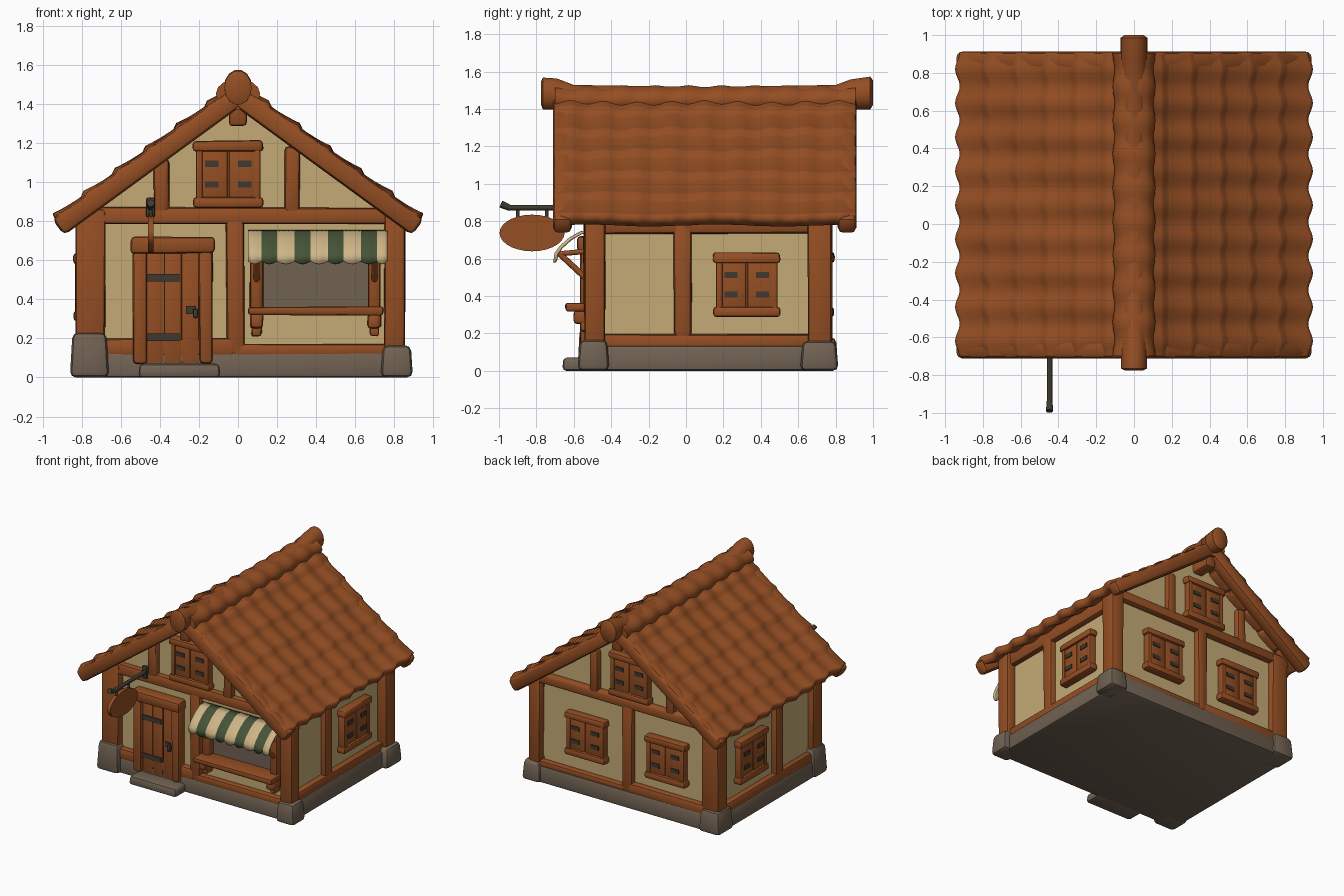
import bpy, bmesh, math, random
from mathutils import Matrix, Vector

if "Cube" in bpy.data.objects:
    bpy.data.objects.remove(bpy.data.objects["Cube"])

random.seed(4)
I4 = Matrix.Identity(4)


def material(name, rgb):
    m = bpy.data.materials.new(name)
    m.diffuse_color = (*rgb, 1)
    m.use_nodes = True
    m.node_tree.nodes["Principled BSDF"].inputs["Base Color"].default_value = m.diffuse_color
    return m


WOOD = material("brown wood", (0.30, 0.077, 0.017))
PLASTER = material("cream plaster", (0.56, 0.41, 0.18))
STONE = material("grey stone", (0.165, 0.122, 0.086))
IRON = material("dark iron", (0.05, 0.042, 0.028))
GREEN = material("green cloth", (0.06, 0.085, 0.038))
CREAM = material("cream cloth", (0.61, 0.46, 0.24))


def finish(bm, name, mats, M=I4, recalc=True):
    bm.transform(M)
    if recalc:
        bmesh.ops.recalc_face_normals(bm, faces=bm.faces[:])
    me = bpy.data.meshes.new(name)
    bm.to_mesh(me)
    bm.free()
    for m in mats if isinstance(mats, list) else [mats]:
        me.materials.append(m)
    ob = bpy.data.objects.new(name, me)
    bpy.context.collection.objects.link(ob)
    return ob


def box(name, x, y, z, mat, taper=1.0, bevel=0.02, wobble=0.004, M=I4):
    """Soft-edged block given as ranges; taper scales the top."""
    bm = bmesh.new()
    bmesh.ops.create_cube(bm, size=1)
    cx, cy, cz = (sum(r) / 2 for r in (x, y, z))
    sx, sy, sz = (r[1] - r[0] for r in (x, y, z))
    for v in bm.verts:
        t = taper if v.co.z > 0 else 1
        v.co = Vector((cx + v.co.x * sx * t, cy + v.co.y * sy * t, cz + v.co.z * sz))
        if z[0] > 0:
            v.co += Vector([random.uniform(-wobble, wobble) for _ in range(3)])
    b = min(bevel, 0.3 * min(sx, sy, sz))
    if b > 0.003:
        bmesh.ops.bevel(bm, geom=bm.edges[:], offset=b, segments=2, profile=0.5, affect='EDGES')
    return finish(bm, name, mat, M)


def rod(name, a, b, r, mat, r2=None):
    a, b = Vector(a), Vector(b)
    bm = bmesh.new()
    bmesh.ops.create_cone(bm, cap_ends=True, segments=10, radius1=r, radius2=r2 or r, depth=(b - a).length)
    M = Matrix.Translation((a + b) / 2) @ (b - a).to_track_quat('Z', 'Y').to_matrix().to_4x4()
    return finish(bm, name, mat, M)


def loft_y(name, rings, mat, n=14):
    """Log along y from rings (y, half width, low z, high z)."""
    bm = bmesh.new()
    rows = []
    for y, w, lo, hi in rings:
        rows.append([bm.verts.new((w * math.cos(k * math.tau / n), y,
                    (lo + hi) / 2 + (hi - lo) / 2 * math.sin(k * math.tau / n))) for k in range(n)])
    for a, b in zip(rows, rows[1:]):
        for k in range(n):
            bm.faces.new((a[k], a[(k + 1) % n], b[(k + 1) % n], b[k]))
    bm.faces.new(rows[0])
    bm.faces.new(rows[-1])
    return finish(bm, name, mat)


# Plaster house body with gables
bm = bmesh.new()
outline = [(-.78, .05), (.78, .05), (.78, .86), (0, 1.42), (-.78, .86)]
f = bm.faces.new([bm.verts.new((x, -.49, z)) for x, z in outline])
ext = bmesh.ops.extrude_face_region(bm, geom=[f])
bmesh.ops.translate(bm, vec=(0, 1.22, 0), verts=[v for v in ext["geom"] if isinstance(v, bmesh.types.BMVert)])
finish(bm, "plaster_walls", PLASTER)

# Stone foundation, corner stones and doorstep
box("stone_foundation", (-.84, .85), (-.54, .79), (0, .135), STONE, .99)
for n, x, y, h in (("front_left", (-.86, -.66), (-.58, -.40), .23), ("front_right", (.73, .895), (-.58, -.41), .165),
                   ("back_left", (-.86, -.67), (.61, .815), .18), ("back_right", (.73, .895), (.61, .815), .16)):
    box("corner_stone_" + n, x, y, (0, h), STONE, .87, .03)
box("doorstep", (-.51, -.09), (-.66, -.5), (0, .07), STONE, .97)

# Corner posts
for n, x in (("left", (-.83, -.68)), ("right", (.75, .855))):
    box("front_post_" + n, x, (-.545, -.43), (.1, .86), WOOD)
    box("back_post_" + n, x, (.65, .78), (.1, .86), WOOD)

# Front and back timber framing
for n, y in (("front", (-.535, -.45)), ("back", (.69, .775))):
    box(n + "_sill_left", (-.8, -.02), y, (.11, .20), WOOD)
    box(n + "_sill_right", (-.02, .82), y, (.11, .17), WOOD)
    box(n + "_beam", (-.84, .85), y, (.785, .87), WOOD)
    box(n + "_middle_post", (-.06, .03), y, (.12, .82), WOOD)
    box(n + "_gable_post_left", (-.43, -.35), y, (.84, 1.12), WOOD)
    box(n + "_gable_post_right", (.24, .315), y, (.84, 1.18), WOOD)

# Side timber framing
for n, x in (("left", (-.825, -.74)), ("right", (.74, .825))):
    box(n + "_sill", x, (-.5, .74), (.11, .195), WOOD)
    box(n + "_top_plate", x, (-.5, .74), (.735, .84), WOOD)
    box(n + "_middle_post", x, (-.065, .03), (.12, .80), WOOD)


# Shutters with iron fittings
def shutter(name, loc, angle):
    M = Matrix.Translation(loc) @ Matrix.Rotation(math.radians(angle), 4, 'Z')
    box(name + "_backing", (-.13, .13), (-.035, .03), (-.14, .14), WOOD, 1, 0, 0, M)
    for s in (-1, 1):
        lo, hi = sorted((s * .003, s * .15))
        box(name + "_leaf", (lo, hi), (-.045, .02), (-.14, .14), WOOD, 1, .012, 0, M)
        box(name + "_rail", (-.18, .18), (-.062, .02), (s * .145 - .027, s * .145 + .027), WOOD, M=M)
        a, b = sorted((s * .13, s * .165))
        box(name + "_stile", (a, b), (-.053, .02), (-.14, .14), WOOD, M=M)
        for t in (-1, 1):
            box(name + "_iron_plate", (s * .085 - .035, s * .085 + .035), (-.052, -.043),
                (t * .053 - .016, t * .053 + .016), IRON, 1, 0, 0, M)


shutter("front_gable_shutter", (-.05, -.49, 1.04), 0)
shutter("back_gable_shutter", (-.04, .73, 1.04), 180)
shutter("back_shutter_a", (.35, .73, .46), 180)
shutter("back_shutter_b", (-.36, .73, .46), 180)
shutter("right_shutter", (.78, .325, .46), 90)
shutter("left_shutter", (-.78, .325, .46), -90)

# Roof: wavy tile courses over both slopes
bm = bmesh.new()
nx, ny, slope = 120, 108, .73
grid = []
for i in range(nx + 1):
    row = []
    for j in range(ny + 1):
        u, y = -1 + 2 * i / nx, -.705 + 1.615 * j / ny
        col = math.cos(math.tau * (y - .10) / .18)
        d = abs(u) * .945
        course = (d / .158) % 1
        x = u * (.935 + .012 * col)
        z = 1.497 - slope * abs(x) + .009 * col + .022 * course ** 2
        z += .005 * math.sin(9 * y + 7 * x)
        row.append(bm.verts.new((x, y, z)))
    grid.append(row)
for i in range(nx):
    for j in range(ny):
        bm.faces.new((grid[i][j], grid[i + 1][j], grid[i + 1][j + 1], grid[i][j + 1]))
roof = finish(bm, "tiled_roof", WOOD, recalc=False)
mod = roof.modifiers.new("thickness", 'SOLIDIFY')
mod.thickness, mod.offset = .065, -1

# Rafters along the gable edges
tilt = Matrix.Translation((0, 0, 1.5)) @ Matrix.Rotation(math.atan(slope), 4, 'Y')
for n, y in (("front", (-.712, -.61)), ("back", (.81, .912))):
    for side, s in (("left", -1), ("right", 1)):
        box(n + "_rafter_" + side, (0, 1.175), y, (-.10, .005), WOOD, 1, .03, M=Matrix.Diagonal((s, 1, 1, 1)) @ tilt)

# Ridge log, ridge cap and beam below it
loft_y("ridge_log", [(-.775, .05, 1.42, 1.55), (-.765, .07, 1.395, 1.57), (-.69, .07, 1.395, 1.565), (-.6, .07, 1.39, 1.53),
                     (.1, .07, 1.39, 1.52), (.8, .07, 1.39, 1.53), (.88, .072, 1.395, 1.56), (.985, .072, 1.395, 1.575),
                     (1.0, .05, 1.42, 1.555)], WOOD)
cap = []
for k in range(46):
    w = .006 * math.cos(math.tau * (k / 5))
    cap.append((-.70 + 1.605 * k / 45, .108 + w, 1.37, 1.523 + w))
loft_y("ridge_cap", cap, WOOD)
box("ridge_beam", (-.045, .045), (-.685, .885), (1.285, 1.45), WOOD)

# Door with frame and iron fittings
box("door_frame_left", (-.54, -.465), (-.565, -.46), (.07, .68), WOOD)
box("door_frame_right", (-.20, -.13), (-.565, -.46), (.07, .68), WOOD)
box("door_lintel", (-.55, -.12), (-.58, -.46), (.635, .72), WOOD)
for k in range(3):
    box("door_plank", (-.468 + .09 * k, -.38 + .09 * k), (-.54, -.47), (.075, .64), WOOD, 1, .008, 0)
for z in (.205, .51):
    box("door_hinge", (-.465, -.30), (-.548, -.539), (z - .019, z + .019), IRON, 1, 0, 0)
box("door_handle_plate", (-.265, -.215), (-.548, -.539), (.325, .365), IRON, 1, 0, 0)
box("door_handle", (-.23, -.205), (-.575, -.54), (.305, .35), IRON, 1, .006, 0)

# Market window with counter and brackets
box("window_panel", (.11, .68), (-.499, -.48), (.35, .72), STONE, 1, 0, 0)
for n, x in (("left", (.06, .13)), ("right", (.665, .73))):
    box("window_post_" + n, x, (-.55, -.46), (.33, .74), WOOD)
    c = sum(x) / 2
    box("counter_bracket_" + n, (c - .035, c + .035), (-.60, -.48), (.25, .33), WOOD)
    box("counter_bracket_foot_" + n, (c - .025, c + .025), (-.565, -.48), (.21, .27), WOOD)
    rod("awning_arm_" + n, (c, -.675, .625), (c, -.53, .49), .016, WOOD)
    rod("awning_side_rail_" + n, (c, -.685, .625), (c, -.52, .64), .014, WOOD)
box("window_head", (.06, .73), (-.54, -.46), (.69, .75), WOOD)
box("window_counter", (.05, .745), (-.645, -.47), (.318, .362), WOOD)

# Striped awning with a scalloped lower edge
edges = [.05, .12, .20, .29, .37, .46, .54, .63, .71, .765]
profile = [(-.50, .755), (-.56, .745), (-.62, .71), (-.67, .665), (-.695, .63), (-.702, .595)]
bm = bmesh.new()
cols, stripe = [], []
for k in range(len(edges) - 1):
    for t in range(4):
        cols.append((edges[k] + (edges[k + 1] - edges[k]) * t / 4, math.sin(math.pi * t / 4)))
        stripe.append(k % 2)
cols.append((edges[-1], 0))
strips = [[bm.verts.new((x, y - .008 * s, z - (.015 * s if p == 5 else 0)))
           for p, (y, z) in enumerate(profile)] for x, s in cols]
for c, (a, b) in enumerate(zip(strips, strips[1:])):
    for p in range(5):
        bm.faces.new((a[p], a[p + 1], b[p + 1], b[p])).material_index = stripe[c]
awning = finish(bm, "striped_awning", [CREAM, GREEN], recalc=False)
mod = awning.modifiers.new("cloth", 'SOLIDIFY')
mod.thickness, mod.offset = .014, -1

# Hanging oval sign on an iron bar
bm = bmesh.new()
bmesh.ops.create_cone(bm, cap_ends=True, segments=28, radius1=1, radius2=1, depth=.028)
finish(bm, "sign_board", WOOD, Matrix.Translation((-.447, -.823, .737)) @ Matrix.Diagonal((1, .174, .098, 1))
       @ Matrix.Rotation(math.pi / 2, 4, 'Y'))
rod("sign_bar", (-.447, -.95, .872), (-.447, -.48, .872), .015, IRON)
rod("sign_bar_tip", (-.447, -.94, .87), (-.447, -.99, .892), .016, IRON, .02)
for y in (-.90, -.745):
    rod("sign_hanger", (-.447, y, .80), (-.447, y, .875), .010, IRON)
box("sign_wall_plate", (-.47, -.425), (-.55, -.52), (.82, .92), IRON, 1, .008, 0)

# Smooth shading with kept edges
bpy.ops.object.select_all(action='SELECT')
bpy.context.view_layer.objects.active = roof
bpy.ops.object.shade_smooth_by_angle(angle=math.radians(42))
